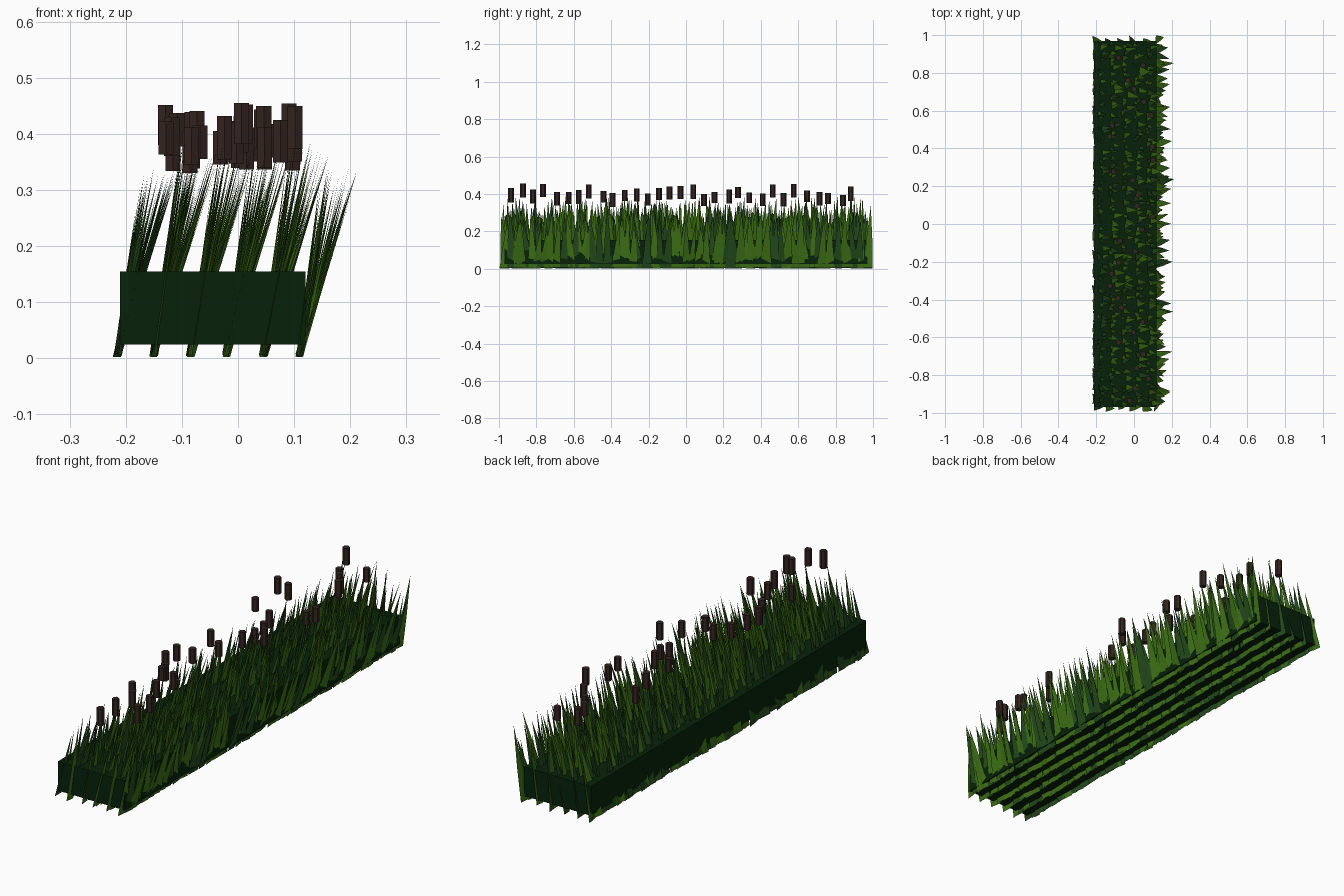
import bpy, bmesh, random
from mathutils import Matrix, Vector
from math import sin, cos

if "Cube" in bpy.data.objects:
    bpy.data.objects.remove(bpy.data.objects["Cube"])

random.seed(11)
U = random.uniform


def material(name, rgb):
    m = bpy.data.materials.new(name)
    m.diffuse_color = (*rgb, 1)
    m.use_nodes = True
    m.node_tree.nodes["Principled BSDF"].inputs["Base Color"].default_value = m.diffuse_color
    return m


def add_object(name, bm, *mats):
    mesh = bpy.data.meshes.new(name)
    bm.to_mesh(mesh)
    bm.free()
    for mat in mats:
        mesh.materials.append(mat)
    obj = bpy.data.objects.new(name, mesh)
    bpy.context.collection.objects.link(obj)
    return obj


soil_green = material("dark_green", (0.002, 0.016, 0.003))
blade_green = material("blade_green", (0.050, 0.175, 0.008))
blade_dark = material("blade_dark_green", (0.018, 0.075, 0.012))
head_brown = material("head_brown", (0.035, 0.018, 0.014))

# Dense undergrowth block
bm = bmesh.new()
bmesh.ops.create_cube(bm, size=1, matrix=Matrix.Translation((-0.045, 0, 0.09))
                      @ Matrix.Diagonal((0.33, 1.94, 0.13, 1)))
add_object("undergrowth_block", bm, soil_green)


# One flat pointed blade leaning towards +x
def add_blade(bm, x, y, width, height, lean, sway, mat):
    yaw = U(-0.18, 0.18)
    half = Vector((sin(yaw), cos(yaw), 0)) * width / 2
    base = Vector((x, y, U(0.002, 0.008)))
    tip = Vector((x + lean, max(-0.995, min(0.995, y + sway)), height))
    mid = base.lerp(tip, 0.45)
    points = (base - half, base + half, mid + half * 0.68, tip, mid - half * 0.68)
    bm.faces.new([bm.verts.new(p) for p in points]).material_index = mat


# Six rows of blades, the back row darker
PER_ROW = 84
for row in range(6):
    bm = bmesh.new()
    x = -0.215 + 0.065 * row
    dark_share = 0.8 if row == 0 else 0.3
    for i in range(PER_ROW):
        y = -0.965 + 1.93 * i / (PER_ROW - 1) + U(-0.012, 0.012)
        height = U(0.27, 0.39) if 0 < row < 5 else U(0.23, 0.34)
        add_blade(bm, x + U(-0.004, 0.004), y, U(0.035, 0.058), height,
                  height * U(0.12, 0.32), U(-0.03, 0.03), random.random() < dark_share)
    add_object(f"blade_row_{row + 1}", bm, blade_green, blade_dark)

# Reed seed heads
bm = bmesh.new()
HEADS = 31
for i in range(HEADS):
    y = -0.935 + 1.825 * i / (HEADS - 1) + U(-0.012, 0.012)
    height = U(0.058, 0.078)
    pos = (U(-0.135, 0.105), y, U(0.33, 0.385) + height / 2)
    bmesh.ops.create_cone(bm, cap_ends=True, segments=6, radius1=0.0155,
                          radius2=0.0155, depth=height, matrix=Matrix.Translation(pos))
add_object("reed_heads", bm, head_brown)
